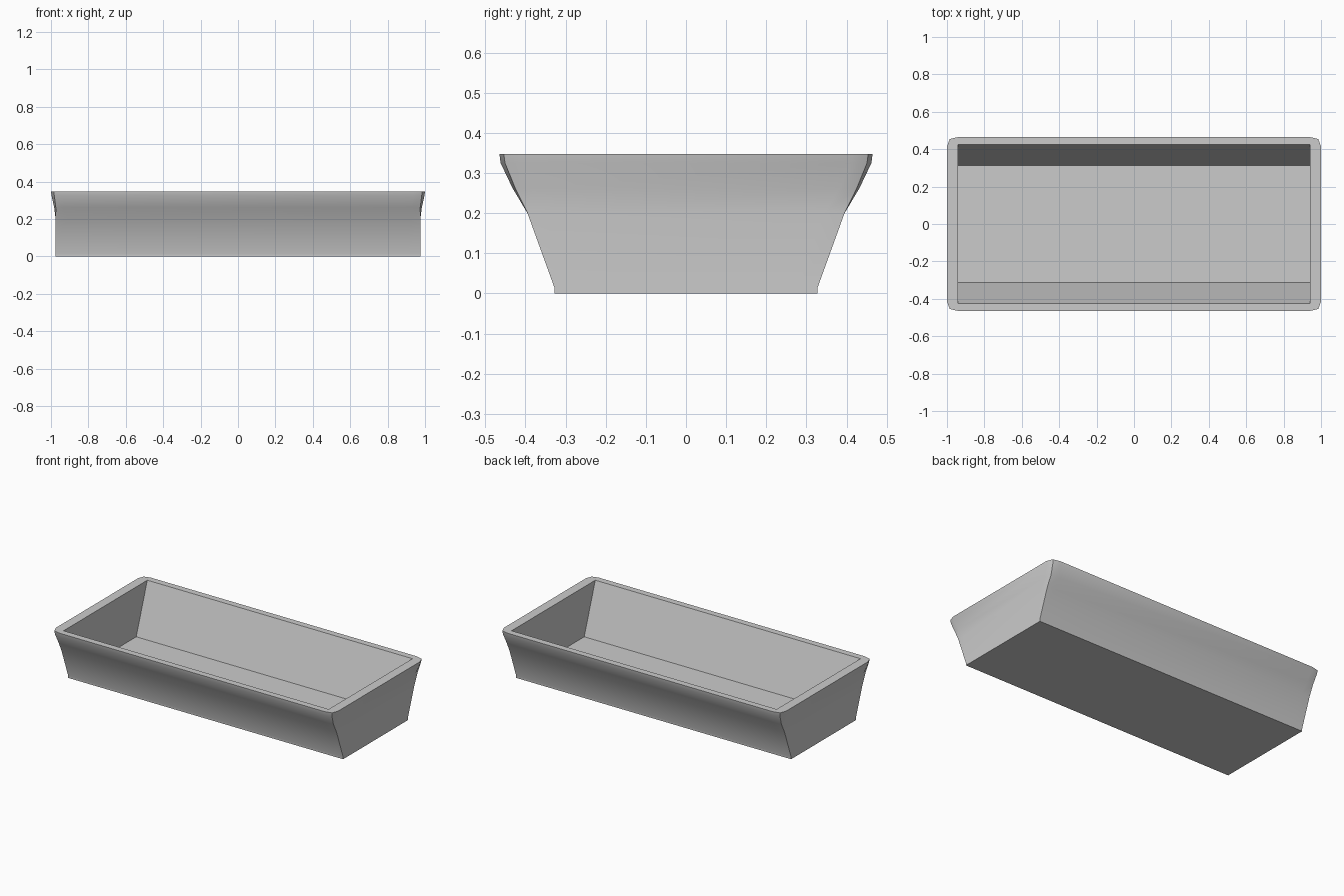
import bpy
import bmesh

cube = bpy.data.objects.get("Cube")
if cube:
    bpy.data.objects.remove(cube, do_unlink=True)

# Single plain grey
grey = bpy.data.materials.new("plain grey")
grey.use_nodes = True
colour = (0.6, 0.6, 0.6, 1.0)
grey.diffuse_color = colour
grey.node_tree.nodes["Principled BSDF"].inputs["Base Color"].default_value = colour

# Outer levels: height, half length, half width, corner easing (0 = square)
LEVELS = [
    (0.0, 0.975, 0.328, 0.0),
    (0.015, 0.975, 0.328, 0.0),
    (0.20, 0.975, 0.395, 0.0),
    (0.262, 0.983, 0.432, 0.6),
    (0.325, 0.997, 0.462, 1.0),
    (0.348, 1.0, 0.465, 1.0),
]
# Inner cavity, rim down to floor: height, half length, half width
CAVITY = [(0.348, 0.94, 0.424), (0.028, 0.94, 0.312)]


def corner_ring(bm, z, hx, hy, ease):
    """Three points for each corner, counter-clockwise."""
    quarter = [(hx, hy - 0.05), (hx - 0.015 * ease, hy - 0.011 * ease), (hx - 0.06, hy)]
    points = []
    for sx, sy in ((1, 1), (-1, 1), (-1, -1), (1, -1)):
        run = quarter if sx * sy > 0 else quarter[::-1]
        points += [(sx * x, sy * y, z) for x, y in run]
    return [bm.verts.new(p) for p in points]


def bridge(bm, low, high):
    n = len(low)
    for i in range(n):
        j = (i + 1) % n
        bm.faces.new((low[i], low[j], high[j], high[i]))


bm = bmesh.new()

# Outer shell and base
rings = [corner_ring(bm, *level) for level in LEVELS]
for low, high in zip(rings, rings[1:]):
    bridge(bm, low, high)
bm.faces.new(rings[0][::-1])

# Cavity walls and floor
rim, floor = [
    [bm.verts.new((sx * hx, sy * hy, z)) for sx, sy in ((1, 1), (-1, 1), (-1, -1), (1, -1))]
    for z, hx, hy in CAVITY
]
bridge(bm, rim, floor)
bm.faces.new(floor)

# Flat rim: a fan at each corner and a strip along each side
top = rings[-1]
for c in range(4):
    a, b, d = top[3 * c:3 * c + 3]
    bm.faces.new((a, b, rim[c]))
    bm.faces.new((b, d, rim[c]))
    n = (c + 1) % 4
    bm.faces.new((d, top[3 * n], rim[n], rim[c]))

bmesh.ops.recalc_face_normals(bm, faces=bm.faces)
mesh = bpy.data.meshes.new("trough")
bm.to_mesh(mesh)
bm.free()
mesh.materials.append(grey)

trough = bpy.data.objects.new("trough", mesh)
bpy.context.collection.objects.link(trough)
bpy.ops.object.select_all(action="DESELECT")
trough.select_set(True)
bpy.context.view_layer.objects.active = trough
bpy.ops.object.shade_smooth_by_angle(angle=0.52)
